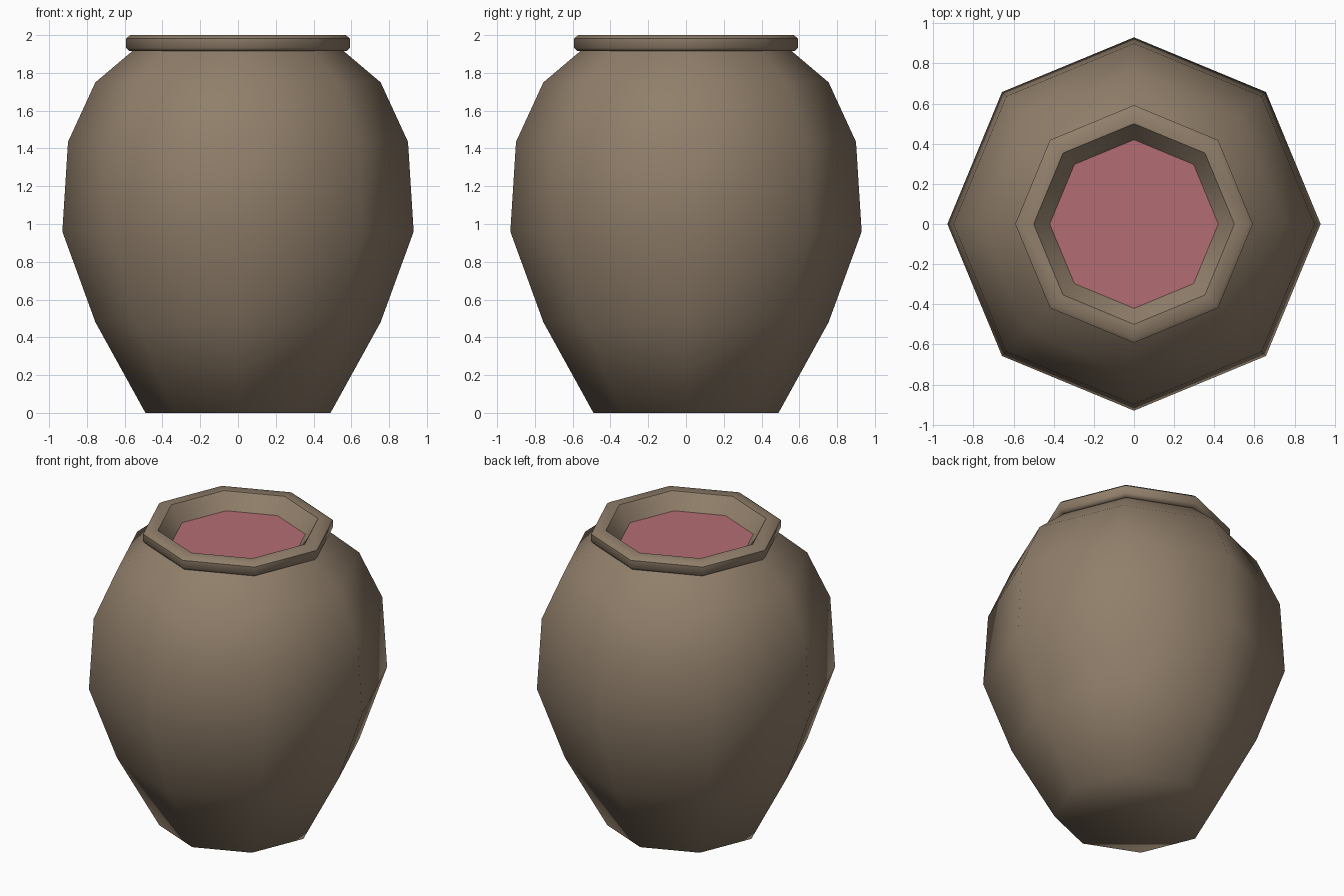
import bpy, bmesh, math

if "Cube" in bpy.data.objects:
    bpy.data.objects.remove(bpy.data.objects["Cube"])

SIDES = 8


def material(name, rgb):
    m = bpy.data.materials.new(name)
    m.diffuse_color = (*rgb, 1)
    m.use_nodes = True
    m.node_tree.nodes["Principled BSDF"].inputs["Base Color"].default_value = m.diffuse_color
    return m


def lathe(name, profile, mat, cap_start=False, cap_end=False):
    """Turn (radius, height) points around z into an eight-sided part."""
    bm = bmesh.new()
    rings = []
    for r, z in profile:
        rings.append([bm.verts.new((r * math.cos(math.tau * i / SIDES),
                                    r * math.sin(math.tau * i / SIDES), z))
                      for i in range(SIDES)])
    for a, b in zip(rings, rings[1:]):
        for i in range(SIDES):
            j = (i + 1) % SIDES
            bm.faces.new((a[i], a[j], b[j], b[i]))
    if cap_start:
        bm.faces.new(rings[0][::-1])
    if cap_end:
        bm.faces.new(rings[-1])
    for f in bm.faces:
        f.smooth = True
    me = bpy.data.meshes.new(name)
    bm.to_mesh(me)
    bm.free()
    me.materials.append(mat)
    ob = bpy.data.objects.new(name, me)
    bpy.context.collection.objects.link(ob)
    return ob


clay = material("brown clay", (0.28, 0.21, 0.145))
pink = material("dusty pink", (0.45, 0.155, 0.168))

# Swelling body with a flat base
lathe("pot_body", [(0.49, 0), (0.755, 0.48), (0.93, 0.96), (0.90, 1.435),
                   (0.755, 1.75), (0.56, 1.915)], clay, cap_start=True)

# Bevelled lip and sloping inner wall
lathe("pot_rim", [(0.56, 1.915), (0.575, 1.915), (0.592, 1.932), (0.592, 1.983),
                  (0.57, 2.0), (0.50, 2.0), (0.42, 1.90)], clay)
rim = bpy.data.objects["pot_rim"]
bpy.context.view_layer.objects.active = rim
rim.select_set(True)
bpy.ops.object.shade_smooth_by_angle(angle=math.radians(50))

# Flat filling inside the mouth
lathe("pot_filling", [(0.42, 1.90)], pink, cap_end=True)
